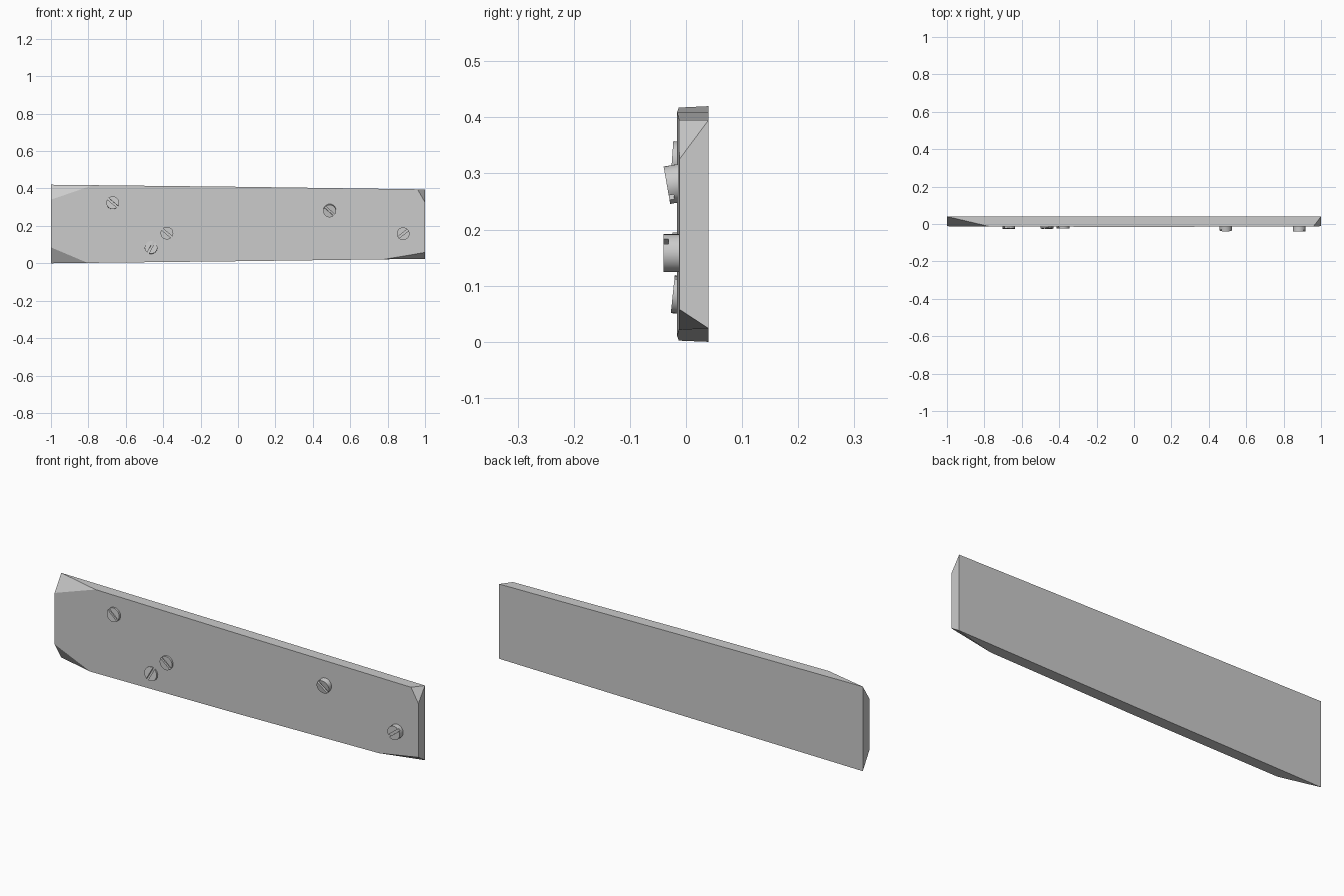
import bpy, bmesh, math
from mathutils import Matrix, Vector

if "Cube" in bpy.data.objects:
    bpy.data.objects.remove(bpy.data.objects["Cube"])

def make_object(name, bm):
    bmesh.ops.recalc_face_normals(bm, faces=bm.faces[:])
    mesh = bpy.data.meshes.new(name)
    bm.to_mesh(mesh)
    bm.free()
    ob = bpy.data.objects.new(name, mesh)
    bpy.context.collection.objects.link(ob)
    bpy.ops.object.select_all(action='DESELECT')
    ob.select_set(True)
    bpy.context.view_layer.objects.active = ob
    bpy.ops.object.shade_smooth_by_angle(angle=math.radians(25))
    return ob

# Tapered plank, three stations along its length, front slightly bowed
bm = bmesh.new()
rings = []
for x, z0, z1, yf in ((-1, 0, .42, -.012), (0, .011, .409, -.016), (1, .024, .395, -.012)):
    rings.append([bm.verts.new(p) for p in
                  ((x, .04, z0), (x, yf, z0), (x, yf, z1), (x, .04, z1))])
for a, b in zip(rings, rings[1:]):
    for i in range(4):
        j = (i + 1) % 4
        bm.faces.new((a[i], a[j], b[j], b[i]))
bm.faces.new(rings[0])
bm.faces.new(rings[-1])
bmesh.ops.recalc_face_normals(bm, faces=bm.faces[:])

# Chipped front corners: each cut runs from the back corner
# (x sign, corner z, z on end edge, x on long edge)
for sx, zc, ze, xl in ((-1, .42, .34, -.77), (-1, 0, .085, -.8),
                       (1, .395, .325, .96), (1, .024, .058, .8)):
    back = Vector((sx, .04, zc))
    end = Vector((sx, -.012, ze))
    side = Vector((xl, -.0125, zc))
    n = (end - back).cross(side - back).normalized()
    if n.y > 0:
        n = -n
    bmesh.ops.bisect_plane(bm, geom=bm.verts[:] + bm.edges[:] + bm.faces[:],
                           plane_co=back + n * 1e-5, plane_no=n, dist=1e-6, clear_outer=True)
    bmesh.ops.holes_fill(bm, edges=[e for e in bm.edges if e.is_boundary], sides=0)
bmesh.ops.remove_doubles(bm, verts=bm.verts[:], dist=1e-3)
make_object("plank", bm)

# Slotted screw head; local +z is the outward axis, origin at the head top
def screw(name, x, y, z, tilt, slot_angle, r=.034, w=.011, depth=.009, length=.04, n=10):
    bm = bmesh.new()
    a0 = math.asin(w / 2 / r)
    angs = [a0 + (math.pi - 2 * a0) * i / n for i in range(n + 1)]
    angs += [a + math.pi for a in angs]
    base, floor, top = [[bm.verts.new((r * math.cos(a), r * math.sin(a), h)) for a in angs]
                        for h in (-length, -depth, 0)]
    m = len(angs)
    for i in range(m):
        j = (i + 1) % m
        bm.faces.new((base[i], base[j], floor[j], floor[i]))
        if i not in (n, m - 1):
            bm.faces.new((floor[i], floor[j], top[j], top[i]))
    for s in (0, n + 1):
        bm.faces.new(top[s:s + n + 1])
        bm.faces.new((floor[s], floor[s + n], top[s + n], top[s]))
    bm.faces.new((floor[0], floor[n], floor[n + 1], floor[m - 1]))
    bm.faces.new(base)
    bm.transform(Matrix.Translation((x, y, z))
                 @ Matrix.Rotation(math.radians(90 + tilt), 4, 'X')
                 @ Matrix.Rotation(math.radians(slot_angle), 4, 'Z'))
    make_object(name, bm)

# x, y of head top, z, tilt (positive faces down), slot direction
for i, s in enumerate(((-.67, -.025, .324, -4, -40), (-.465, -.0235, .085, -6, 62),
                       (-.38, -.024, .161, 0, -40), (.49, -.034, .279, 10, -42),
                       (.883, -.04, .158, 0, 38)), 1):
    screw(f"screw_{i}", *s)
